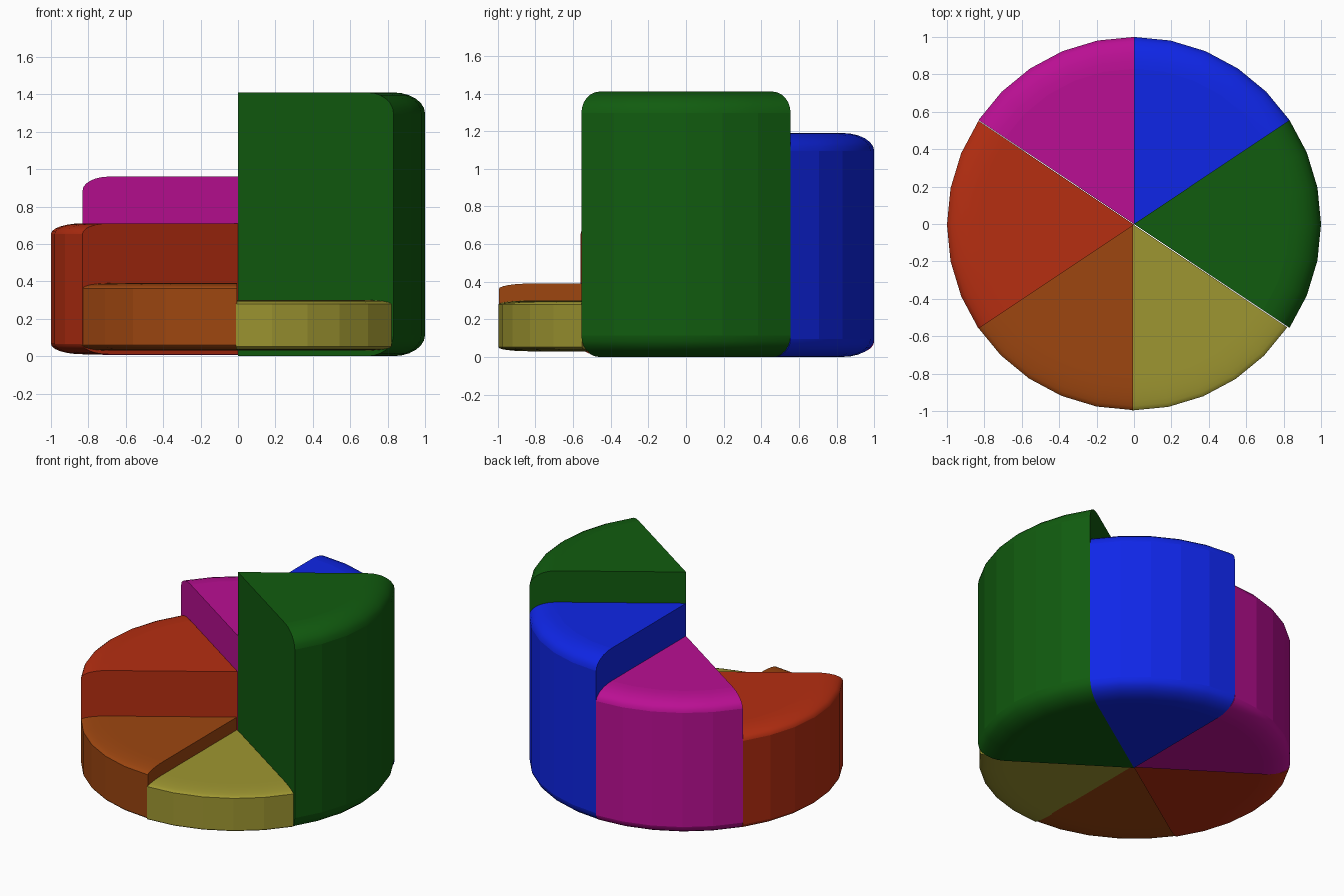
import bpy, bmesh
from math import sin, cos, pi

cube = bpy.data.objects.get("Cube")
if cube:
    bpy.data.objects.remove(cube, do_unlink=True)

STEP = pi / 16        # the whole disc has 32 sides
ROUND = 0.17          # radial depth of the rounded rim
ROUND_STEPS = 6


def material(name, rgb):
    linear = [((c / 255 + 0.055) / 1.055) ** 2.4 for c in rgb]
    mat = bpy.data.materials.new(name)
    mat.use_nodes = True
    mat.diffuse_color = (*linear, 1)
    mat.node_tree.nodes["Principled BSDF"].inputs["Base Color"].default_value = (*linear, 1)
    return mat


def wedge(name, rgb, first, count, bottom, top, shift=(0, 0)):
    """Sweep a profile with a rounded rim through a slice of the disc."""
    rise = 0.08 * (top - bottom)
    arc = [i * pi / 2 / ROUND_STEPS for i in range(ROUND_STEPS + 1)]
    lower = [(1 - ROUND + ROUND * sin(a), bottom + rise * (1 - cos(a))) for a in arc]
    upper = [(r, top + bottom - z) for r, z in reversed(lower)]
    profile = lower + upper

    bm = bmesh.new()
    low_tip = bm.verts.new((*shift, bottom))
    high_tip = bm.verts.new((*shift, top))
    rings = []
    for k in range(first, first + count + 1):
        c, s = cos(k * STEP), sin(k * STEP)
        rings.append([bm.verts.new((shift[0] + r * c, shift[1] + r * s, z))
                      for r, z in profile])

    # rim and outer wall
    for a, b in zip(rings, rings[1:]):
        for i in range(len(profile) - 1):
            face = bm.faces.new((a[i], b[i], b[i + 1], a[i + 1]))
            face.smooth = i != ROUND_STEPS    # the wall stays faceted
    # flat top, bottom and the two cut sides
    bm.faces.new([high_tip] + [ring[-1] for ring in rings])
    bm.faces.new([low_tip] + [ring[0] for ring in reversed(rings)])
    bm.faces.new([low_tip] + rings[0] + [high_tip])
    bm.faces.new([high_tip] + rings[-1][::-1] + [low_tip])
    bmesh.ops.recalc_face_normals(bm, faces=bm.faces)

    mesh = bpy.data.meshes.new(name)
    bm.to_mesh(mesh)
    bm.free()
    mesh.materials.append(material(name.split("_")[0], rgb))
    obj = bpy.data.objects.new(name, mesh)
    bpy.context.collection.objects.link(obj)


# slices, counter-clockwise from the model's left
wedge("green_wedge", (17, 92, 15), -3, 6, 0, 1.41)
wedge("blue_wedge", (15, 38, 232), 3, 5, 0, 1.19)
wedge("magenta_wedge", (186, 15, 147), 8, 5, 0.005, 0.96)
wedge("red_wedge", (182, 46, 17), 13, 6, 0.01, 0.71, (0, -0.004))
wedge("orange_wedge", (157, 70, 16), 19, 5, 0.03, 0.39, (-0.005, 0.005))
wedge("yellow_wedge", (158, 150, 49), 24, 5, 0.03, 0.30, (-0.012, 0.003))
